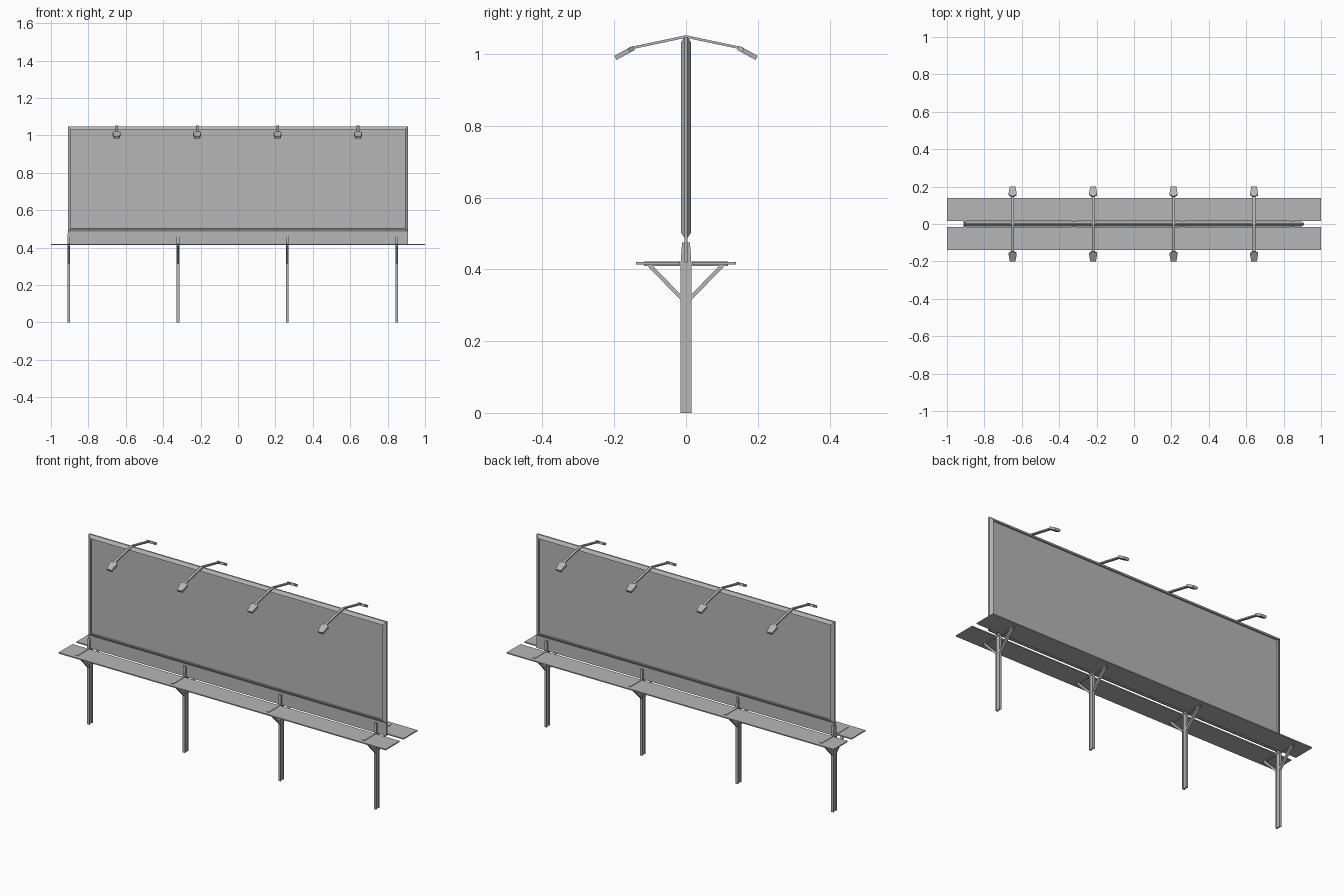
import bpy, bmesh, math
from mathutils import Vector

if "Cube" in bpy.data.objects:
    bpy.data.objects.remove(bpy.data.objects["Cube"])

steel = bpy.data.materials.new("grey steel")
steel.use_nodes = True
GREY = (0.47, 0.47, 0.47, 1)
steel.diffuse_color = GREY
steel.node_tree.nodes["Principled BSDF"].inputs["Base Color"].default_value = GREY


def finish(name, bm):
    bmesh.ops.recalc_face_normals(bm, faces=bm.faces)
    mesh = bpy.data.meshes.new(name)
    bm.to_mesh(mesh)
    bm.free()
    mesh.materials.append(steel)
    obj = bpy.data.objects.new(name, mesh)
    bpy.context.collection.objects.link(obj)
    return obj


def add_box(bm, x, y, z):
    """Box from (min, max) ranges."""
    verts = bmesh.ops.create_cube(bm, size=1)["verts"]
    for v in verts:
        v.co = Vector([r[0] + (c + 0.5) * (r[1] - r[0]) for r, c in zip((x, y, z), v.co)])


def add_prism(bm, points, direction):
    """Extrude a flat polygon along a direction."""
    face = bm.faces.new([bm.verts.new(p) for p in points])
    new = bmesh.ops.extrude_face_region(bm, geom=[face])["geom"]
    bmesh.ops.translate(bm, vec=direction, verts=[v for v in new if isinstance(v, bmesh.types.BMVert)])


def add_bar(bm, x, start, end, width, thick):
    """Flat bar between two (y, z) points."""
    a, b = Vector((x, *start)), Vector((x, *end))
    side = Vector((1, 0, 0)) * width / 2
    up = Vector((1, 0, 0)).cross((b - a).normalized()) * thick / 2
    add_prism(bm, [a - side - up, a + side - up, a + side + up, a - side + up], b - a)


# Sign board: bevelled frame with a recessed panel on both faces
HALF, LOW, HIGH = 0.91, 0.487, 1.048
bm = bmesh.new()
steps = [(0.018, -0.006), (0.018, -0.0145), (0.016, -0.0145), (0, -0.004)]
steps += [(inset, -y) for inset, y in reversed(steps)]
loops = []
for inset, y in steps:
    x, lo, hi = HALF - inset, LOW + inset, HIGH - inset
    loops.append([bm.verts.new(p) for p in ((-x, y, lo), (x, y, lo), (x, y, hi), (-x, y, hi))])
for a, b in zip(loops, loops[1:]):
    for i in range(4):
        j = (i + 1) % 4
        bm.faces.new((a[i], a[j], b[j], b[i]))
bm.faces.new(loops[0])
bm.faces.new(loops[-1])
finish("sign_board", bm)

# Thin skirt under the board
bm = bmesh.new()
add_box(bm, (-HALF, HALF), (-0.004, 0.004), (0.418, 0.49))
finish("lower_skirt", bm)

# Walkways in front and behind
for name, s in (("front_walkway", -1), ("back_walkway", 1)):
    bm = bmesh.new()
    add_box(bm, (-1, 1), sorted((s * 0.017, s * 0.139)), (0.414, 0.42))
    finish(name, bm)

# Posts: I-beams with tapered tops, cross beam and diagonal braces
W, D, DECK = 0.007, 0.0148, 0.42
for n in range(4):
    px = -0.905 + n * 0.5845
    bm = bmesh.new()
    for s in (-1, 1):
        add_box(bm, (px - W, px + W), sorted((s * 0.0105, s * D)), (0, DECK))
    add_box(bm, (px - 0.003, px + 0.003), (-0.011, 0.011), (0, DECK))
    add_prism(bm, [(px - W, -D, DECK), (px - W, D, DECK), (px - W, 0.011, 0.475),
                   (px - W, -0.011, 0.475)], (2 * W, 0, 0))
    finish(f"post_{n + 1}", bm)

    bm = bmesh.new()
    add_box(bm, (px - W, px + W), (-0.117, 0.117), (0.41, 0.4225))
    for s in (-1, 1):
        add_bar(bm, px, (s * 0.102, 0.412), (s * 0.01, 0.317), 0.012, 0.011)
    finish(f"walkway_bracket_{n + 1}", bm)

# Lamps: two arms over the top edge, each with a tapered head
for n in range(4):
    lx = -0.649 + n * 0.4303
    bm = bmesh.new()
    for s in (-1, 1):
        add_bar(bm, lx, (0, 1.049), (s * 0.157, 1.016), 0.014, 0.007)
    finish(f"lamp_arms_{n + 1}", bm)

    bm = bmesh.new()
    for s in (-1, 1):
        along = Vector((0, s * math.cos(0.5), -math.sin(0.5)))
        down = Vector((0, -s * math.sin(0.5), -math.cos(0.5))) * 0.013
        base = Vector((lx, s * 0.149, 1.023))
        outline = [(0, 0.007), (0.014, 0.022), (0.058, 0.015)]
        points = [base + along * d + Vector((w, 0, 0)) for d, w in outline]
        points += [base + along * d - Vector((w, 0, 0)) for d, w in reversed(outline)]
        add_prism(bm, points, down)
    finish(f"lamp_heads_{n + 1}", bm)
